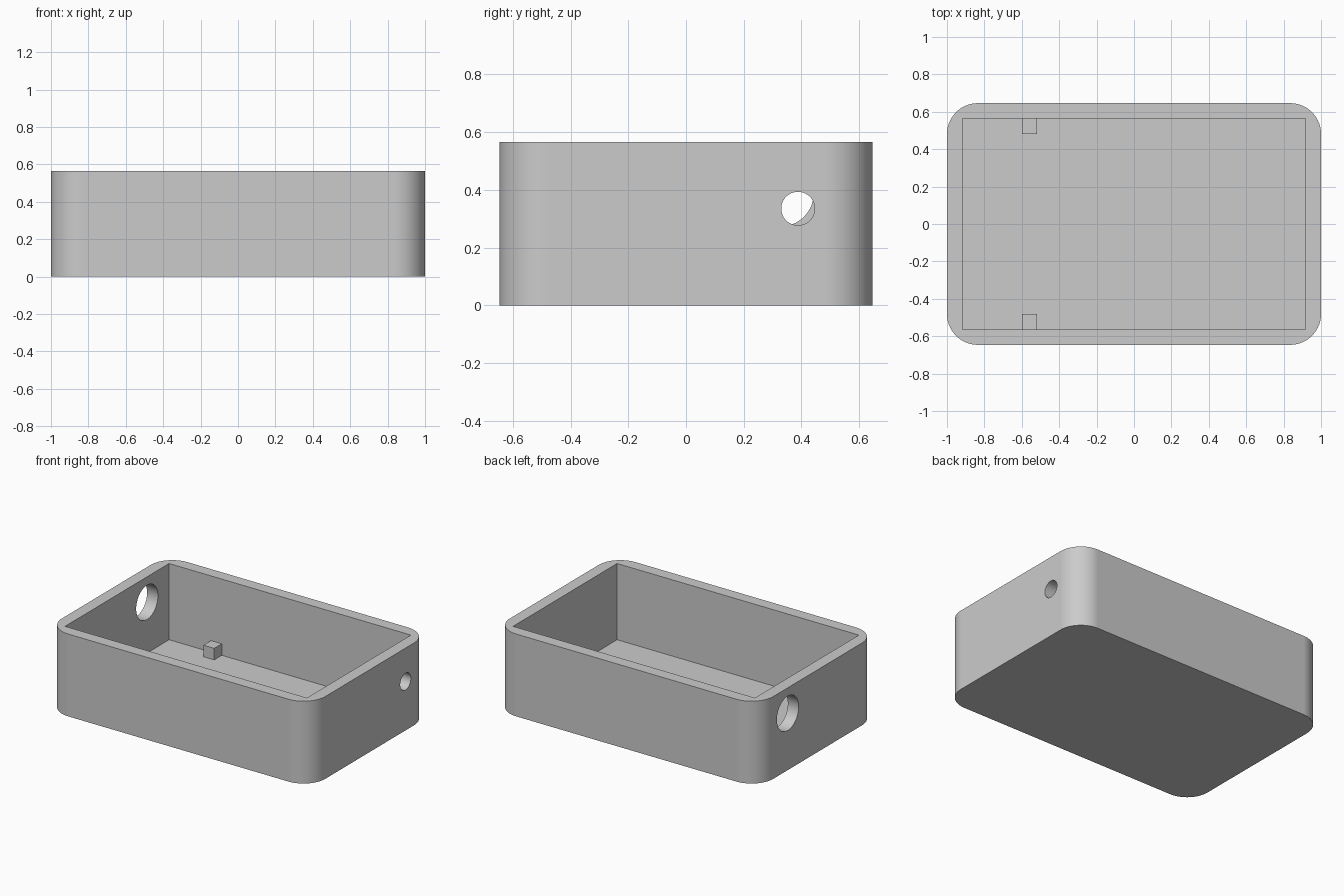
import bpy
import bmesh
from math import cos, sin, pi, radians
from mathutils import Matrix

if "Cube" in bpy.data.objects:
    bpy.data.objects.remove(bpy.data.objects["Cube"], do_unlink=True)

HALF_X, HALF_Y, HEIGHT = 1.0, 0.646, 0.565
WALL, FLOOR, CORNER = 0.082, 0.042, 0.165

grey = bpy.data.materials.new("light grey")
grey.use_nodes = True
grey.diffuse_color = (0.6, 0.6, 0.6, 1)
grey.node_tree.nodes["Principled BSDF"].inputs["Base Color"].default_value = (0.6, 0.6, 0.6, 1)


def finish(name, bm):
    bmesh.ops.recalc_face_normals(bm, faces=bm.faces)
    mesh = bpy.data.meshes.new(name)
    bm.to_mesh(mesh)
    bm.free()
    mesh.materials.append(grey)
    obj = bpy.data.objects.new(name, mesh)
    bpy.context.collection.objects.link(obj)
    return obj


def block(name, low, high):
    bm = bmesh.new()
    bmesh.ops.create_cube(bm, size=1)
    for v in bm.verts:
        for i in range(3):
            v.co[i] = low[i] if v.co[i] < 0 else high[i]
    return finish(name, bm)


def rounded_block(name, steps=20):
    bm = bmesh.new()
    ring = []
    for quarter, (sx, sy) in enumerate([(1, 1), (-1, 1), (-1, -1), (1, -1)]):
        for i in range(steps + 1):
            a = (quarter + i / steps) * pi / 2
            ring.append(bm.verts.new((sx * (HALF_X - CORNER) + CORNER * cos(a),
                                      sy * (HALF_Y - CORNER) + CORNER * sin(a), 0)))
    base = bm.faces.new(ring)
    top = bmesh.ops.extrude_face_region(bm, geom=[base])["geom"]
    bmesh.ops.translate(bm, vec=(0, 0, HEIGHT),
                        verts=[g for g in top if isinstance(g, bmesh.types.BMVert)])
    return finish(name, bm)


def rod(name, x, y, z, radius):
    bm = bmesh.new()
    bmesh.ops.create_cone(bm, cap_ends=True, segments=64, radius1=radius, radius2=radius,
                          depth=0.4, matrix=Matrix.Translation((x, y, z)) @ Matrix.Rotation(pi / 2, 4, "Y"))
    return finish(name, bm)


def combine(target, tool, operation):
    tool.hide_render = True
    mod = target.modifiers.new(tool.name, "BOOLEAN")
    mod.operation, mod.solver, mod.object = operation, "EXACT", tool
    bpy.context.view_layer.objects.active = target
    bpy.ops.object.modifier_apply(modifier=mod.name)
    bpy.data.objects.remove(tool, do_unlink=True)


# Open tray with rounded outside corners and a square cavity
tray = rounded_block("tray")
in_x, in_y = HALF_X - WALL, HALF_Y - WALL
combine(tray, block("cavity", (-in_x, -in_y, FLOOR), (in_x, in_y, 1)), "DIFFERENCE")

# Round openings in the two end walls
combine(tray, rod("large_opening", -HALF_X, 0.325, 0.39, 0.118), "DIFFERENCE")
combine(tray, rod("small_opening", HALF_X, 0.388, 0.335, 0.058), "DIFFERENCE")

# Pair of locating pegs against the long walls
for side, name in ((1, "back_peg"), (-1, "front_peg")):
    ys = sorted((side * (in_y - WALL), side * (in_y + 0.02)))
    combine(tray, block(name, (-0.6, ys[0], 0.02), (-0.518, ys[1], 0.121)), "UNION")

# Smooth curves with crisp edges
bpy.ops.object.select_all(action="DESELECT")
tray.select_set(True)
bpy.context.view_layer.objects.active = tray
bpy.ops.object.shade_smooth_by_angle(angle=radians(30))
normals = tray.modifiers.new("even_normals", "WEIGHTED_NORMAL")
normals.keep_sharp = True
